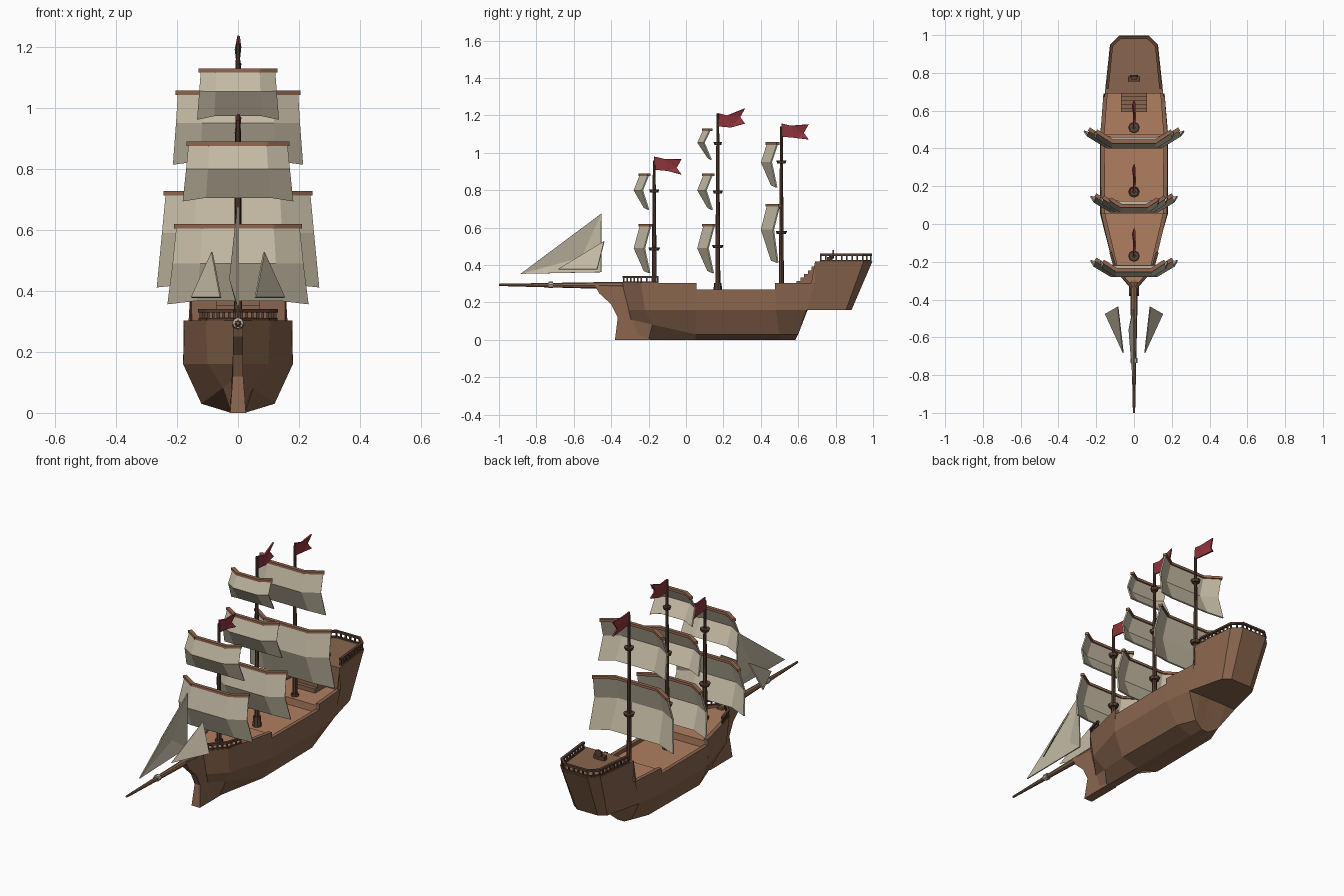
import bpy, bmesh, math
from mathutils import Vector, Matrix

if "Cube" in bpy.data.objects:
    bpy.data.objects.remove(bpy.data.objects["Cube"])


def mat(name, r, g, b):
    m = bpy.data.materials.new(name)
    m.diffuse_color = (r, g, b, 1)
    m.use_nodes = True
    m.node_tree.nodes["Principled BSDF"].inputs["Base Color"].default_value = m.diffuse_color
    return m


WOOD = mat("hull_wood", .25, .13, .075)
DECK = mat("deck_wood", .43, .21, .115)
DARK = mat("dark_wood", .10, .052, .034)
YARD = mat("yard_wood", .30, .14, .08)
CLOTH = mat("sail_cloth", .55, .49, .37)
RED = mat("flag_red", .28, .035, .045)
METAL = mat("pale_band", .5, .47, .4)


def finish(bm, name, *mats):
    bmesh.ops.recalc_face_normals(bm, faces=bm.faces)
    me = bpy.data.meshes.new(name)
    bm.to_mesh(me)
    bm.free()
    ob = bpy.data.objects.new(name, me)
    for m in mats:
        me.materials.append(m)
    bpy.context.collection.objects.link(ob)
    return ob


def add_mesh(bm, verts, faces):
    vs = [bm.verts.new(v) for v in verts]
    return [bm.faces.new([vs[i] for i in f]) for f in faces]


def box(bm, lo, hi):
    lo, hi = Vector(lo), Vector(hi)
    m = Matrix.Translation((lo + hi) / 2) @ Matrix.Diagonal((*(hi - lo), 1))
    bmesh.ops.create_cube(bm, size=1, matrix=m)


def bar(bm, a, b, w, h):
    """Rectangular bar running from a to b."""
    a, b = Vector(a), Vector(b)
    d = b - a
    m = Matrix.Translation((a + b) / 2) @ d.to_track_quat('Y', 'Z').to_matrix().to_4x4()
    bmesh.ops.create_cube(bm, size=1, matrix=m @ Matrix.Diagonal((w, d.length + w * .5, h, 1)))


def rod(bm, a, b, r1, r2, n=8):
    a, b = Vector(a), Vector(b)
    d = b - a
    m = Matrix.Translation((a + b) / 2) @ d.to_track_quat('Z', 'Y').to_matrix().to_4x4()
    bmesh.ops.create_cone(bm, cap_ends=True, segments=n, radius1=r1, radius2=r2, depth=d.length, matrix=m)


def solid(ob, t):
    s = ob.modifiers.new("thickness", 'SOLIDIFY')
    s.thickness = t
    s.offset = 0
    return ob


# Hull: lofted sections (top y,w,z | mid y,w | chine y,w,z | keel y,z | deck drop)
MID = .16
sections = [
    (-.345, .014, .303, -.31, .014, -.30, .013, .11, -.30, 0, .012),
    (-.24, .105, .303, -.22, .10, -.18, .05, .082, -.20, 0, .012),
    (.055, .175, .303, .055, .18, .05, .12, .03, .05, 0, .012),
    (.055, .175, .27, .055, .18, .05, .12, .03, .05, 0, .02),
    (.475, .178, .27, .48, .18, .50, .115, .03, .50, 0, .02),
    (.475, .178, .303, .48, .18, .50, .115, .03, .50, 0, .012),
    (.69, .162, .303, .645, .157, .60, .075, .03, .585, 0, .012),
    (.69, .155, .42, .645, .157, .65, .09, MID, .65, MID, 0),
    (.95, .127, .42, .855, .105, .855, .08, MID, .855, MID, 0),
    (.997, .078, .42, .885, .065, .885, .04, MID, .885, MID, 0),
]
bm = bmesh.new()
rings = []
for yt, wt, zt, ym, wm, yc, wc, zc, yk, zk, drop in sections:
    wi = max(wt - .022, .003)
    half = [(min(.022, wc * .8), yk, zk), (wc, yc, zc), (wm, ym, MID),
            (wt, yt, zt), (wi, yt, zt), (wi, yt, zt - drop)]
    full = half + [(-x, y, z) for x, y, z in reversed(half)]
    rings.append([bm.verts.new(p) for p in full])
for a, b in zip(rings, rings[1:]):
    for i in range(12):
        j = (i + 1) % 12
        f = bm.faces.new((a[i], a[j], b[j], b[i]))
        if i == 5 and b[3].co.z < .4:
            f.material_index = 1
bm.faces.new(rings[0])
bm.faces.new(rings[-1])
bmesh.ops.remove_doubles(bm, verts=bm.verts, dist=.0002)
finish(bm, "hull", WOOD, DECK)

# Stem and beakhead plate
bm = bmesh.new()
prof = [(-.38, 0), (-.365, .12), (-.40, .19), (-.465, .25), (-.49, .297), (-.30, .297), (-.27, .1), (-.18, 0)]
n = len(prof)
w = [.026 if z < .05 else .017 for y, z in prof]
add_mesh(bm, [(s * w[i], y, z) for s in (-1, 1) for i, (y, z) in enumerate(prof)],
         [range(n), range(n, 2 * n)] + [(i, (i + 1) % n, n + (i + 1) % n, n + i) for i in range(n)])
finish(bm, "stem", WOOD)

# Bowsprit with pale band
bm = bmesh.new()
rod(bm, (0, -1, .294), (0, -.31, .29), .006, .021)
finish(bm, "bowsprit", WOOD)
bm = bmesh.new()
rod(bm, (0, -.735, .295), (0, -.71, .295), .018, .018)
finish(bm, "bowsprit_band", METAL)


def railing(name, path, z0, z1, step=.028):
    bm = bmesh.new()
    for (x0, y0), (x1, y1) in zip(path, path[1:]):
        bar(bm, (x0, y0, z1 - .005), (x1, y1, z1 - .005), .014, .011)
        bar(bm, (x0, y0, z0 + .004), (x1, y1, z0 + .004), .011, .008)
        k = max(1, round(math.hypot(x1 - x0, y1 - y0) / step))
        for i in range(k + 1):
            x, y = x0 + (x1 - x0) * i / k, y0 + (y1 - y0) * i / k
            box(bm, (x - .004, y - .004, z0), (x + .004, y + .004, z1 - .004))
    finish(bm, name, DARK)


for s, side in ((1, "right"), (-1, "left")):
    railing("fore_railing_" + side, [(s * .123, -.152), (s * .098, -.238), (s * .012, -.332)], .303, .34)
aft = [(.141, .72), (.118, .945), (.073, .987)]
railing("stern_railing", aft + [(-x, y) for x, y in reversed(aft)], .42, .46)

# Stairs up to the raised stern deck
bm = bmesh.new()
for i in range(5):
    box(bm, (-.07, .592 + i * .02, .285), (.07, .693, .315 + i * .019))
finish(bm, "stairs", WOOD)

# Helm stand and wheel
bm = bmesh.new()
box(bm, (-.033, .755, .42), (.033, .782, .443))
box(bm, (-.012, .765, .44), (.012, .785, .46))
rod(bm, (0, .782, .458), (0, .79, .458), .022, .022)
finish(bm, "helm", DARK)


def sail(name, ym, zs, wt, wb):
    """Square sail bellied forward, with a yard along its head."""
    top, mid, bot = zs
    rows = [(top, wt, -.073, .27 * wt), (mid, (wt + wb) / 2 * .99, -.106, .27 * wt), (bot, wb, -.052, .14 * wt)]
    pts = []
    for r, (z, hw, yc, back) in enumerate(rows):
        for u in (-1, -.58, .58, 1):
            e = abs(u) == 1
            zz = z + (.012 if r == 2 and not e else 0)
            pts.append(Vector((u * hw, ym + yc + (back if e else 0), zz)))
    bm = bmesh.new()
    add_mesh(bm, pts, [(4 * r + c, 4 * r + c + 1, 4 * r + c + 5, 4 * r + c + 4)
                       for r in range(2) for c in range(3)])
    solid(finish(bm, name, CLOTH), .008)
    bm = bmesh.new()
    for a, b in zip(pts[:3], pts[1:4]):
        bar(bm, a, b, .02, .014)
    finish(bm, name + "_yard", YARD)


def flag(name, y, z, lift):
    out = [(0, 0), (.05, -.012), (.145, lift), (.12, lift - .045), (.145, lift - .08), (.07, -.077), (0, -.07)]
    bm = bmesh.new()
    add_mesh(bm, [(.009 * math.sin(dy * 45), y + dy, z + dz) for dy, dz in out],
             [(0, 1, 5, 6), (1, 2, 3), (1, 3, 5), (3, 4, 5)])
    solid(finish(bm, name, RED), .008)


# Masts: name, y, top z, platform heights, sails, flag top and tip lift
LOWER, UPPER = ((.612, .49, .357), .20, .23), ((.883, .80, .695), .16, .18)
masts = [
    ("fore", -.17, .96, (.485, .795), (LOWER, UPPER), .98, -.015),
    ("main", .17, 1.21, (.50, .79, 1.05), (LOWER, UPPER, ((1.123, 1.055, .963), .12, .133)), 1.212, .025),
    ("aft", .51, 1.14, (.575, .95),
     (((.72, .59, .412), .235, .265), ((1.05, .95, .815), .195, .212)), 1.157, -.005),
]
for name, y, top, tops, sails, fz, lift in masts:
    bm = bmesh.new()
    rod(bm, (0, y, .25), (0, y, top), .014, .007)
    rod(bm, (0, y, .25), (0, y, .305), .024, .02)
    for i, z in enumerate(tops):
        r = .031 - .004 * i
        rod(bm, (0, y, z - .008), (0, y, z + .008), r * .8, r)
    finish(bm, name + "_mast", DARK)
    for i, (zs, wt, wb) in enumerate(sails):
        sail(f"{name}_sail_{i + 1}", y, zs, wt, wb)
    flag(name + "_flag", y, fz, lift)

# Triangular headsails over the bowsprit
bm = bmesh.new()
add_mesh(bm, [(0, -.453, .675), (0, -.885, .353), (-.005, -.453, .362), (-.026, -.56, .44)],
         [(0, 1, 3), (1, 2, 3), (2, 0, 3)])
solid(finish(bm, "jib", CLOTH), .006)
for s, side in ((1, "right"), (-1, "left")):
    bm = bmesh.new()
    add_mesh(bm, [(s * .085, -.437, .527), (s * .152, -.475, .378), (s * .057, -.682, .378)], [(0, 1, 2)])
    solid(finish(bm, "side_jib_" + side, CLOTH), .006)
